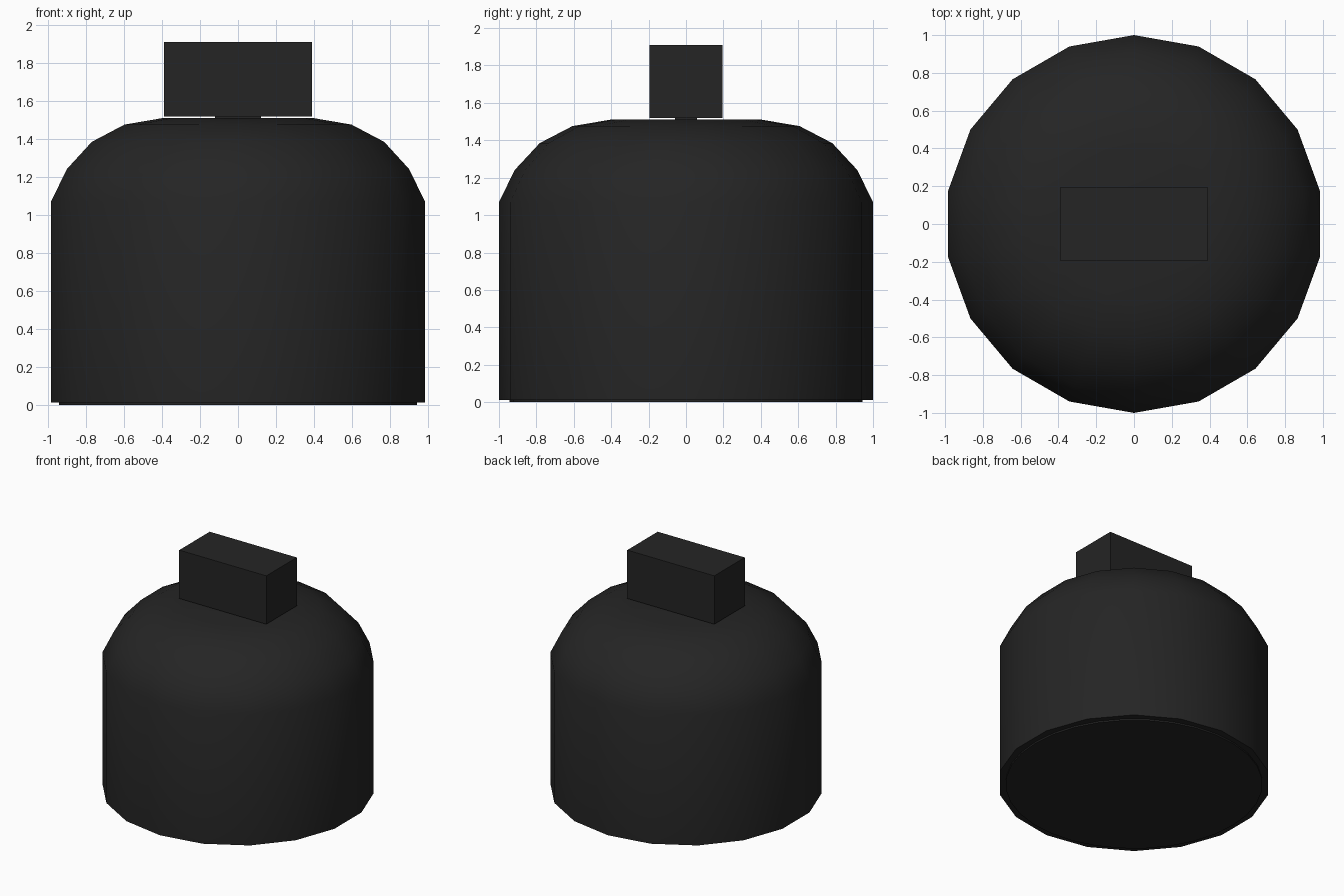
import bpy
import bmesh
from math import radians, sin, cos, tau

cube = bpy.data.objects.get("Cube")
if cube:
    bpy.data.objects.remove(cube, do_unlink=True)

black = bpy.data.materials.new("soft black")
black.use_nodes = True
colour = (0.018, 0.018, 0.018, 1)
black.diffuse_color = colour
black.node_tree.nodes["Principled BSDF"].inputs["Base Color"].default_value = colour


def lathe(name, profile, sides):
    """Closed turned solid from (radius, height) pairs, first corner on +y."""
    bm = bmesh.new()
    rings = [[bm.verts.new((r * sin(tau * i / sides), r * cos(tau * i / sides), z))
              for i in range(sides)] for r, z in profile]
    for low, high in zip(rings, rings[1:]):
        for i in range(sides):
            j = (i + 1) % sides
            bm.faces.new((low[i], low[j], high[j], high[i]))
    bm.faces.new(rings[0])
    bm.faces.new(rings[-1])
    bmesh.ops.recalc_face_normals(bm, faces=bm.faces)
    mesh = bpy.data.meshes.new(name)
    bm.to_mesh(mesh)
    bm.free()
    obj = bpy.data.objects.new(name, mesh)
    bpy.context.collection.objects.link(obj)
    mesh.materials.append(black)
    bpy.ops.object.select_all(action="DESELECT")
    obj.select_set(True)
    bpy.context.view_layer.objects.active = obj
    bpy.ops.object.shade_smooth_by_angle(angle=radians(40))
    return obj


def block(name, size, bottom):
    bpy.ops.mesh.primitive_cube_add(size=1, location=(0, 0, bottom + size[2] / 2))
    obj = bpy.context.object
    obj.name = name
    obj.scale = size
    bpy.ops.object.transform_apply(location=False, rotation=False, scale=True)
    obj.data.materials.append(black)


# Domed knob body, with a thin foot disc beneath
lathe("knob_body", [(1, 0.012), (1, 1.07), (0.915, 1.242), (0.782, 1.385),
                    (0.607, 1.476), (0.405, 1.51)], 18)
lathe("foot_disc", [(0.943, 0), (0.943, 0.02)], 32)

# Rectangular top block on a small hidden stem
block("stem", (0.24, 0.12, 0.06), 1.48)
block("top_block", (0.78, 0.39, 0.392), 1.518)
